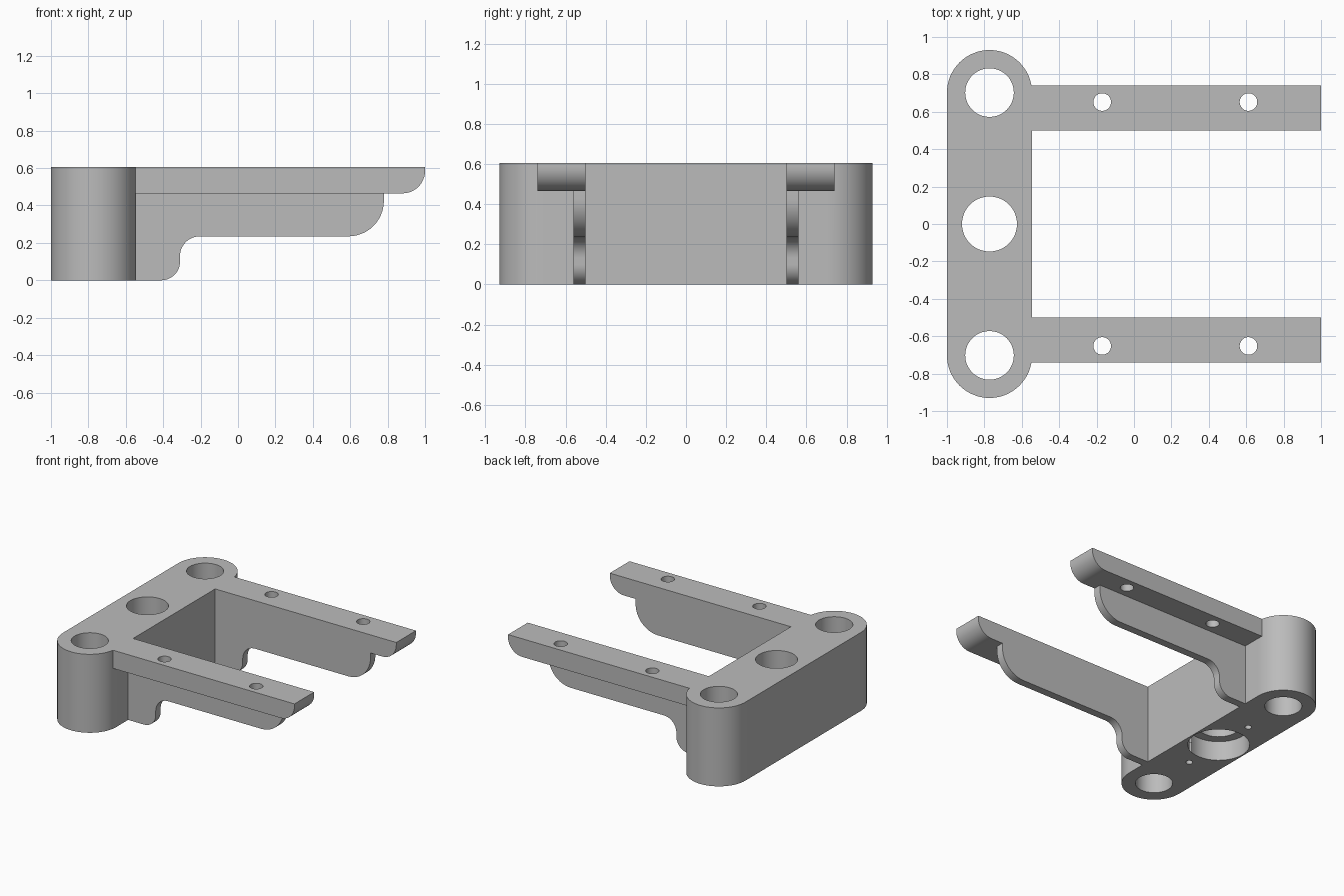
import bpy, bmesh
from math import radians, sin, cos, pi

cube = bpy.data.objects.get("Cube")
if cube:
    bpy.data.objects.remove(cube, do_unlink=True)

HEIGHT = 0.605
BODY_X, BODY_R, END_Y = -0.7725, 0.2275, 0.7025
BODY_FACE = BODY_X + BODY_R
PLATE_Z = 0.465

grey = bpy.data.materials.new("Plain grey")
grey.use_nodes = True
colour = (0.5, 0.5, 0.5, 1)
grey.diffuse_color = colour
grey.node_tree.nodes["Principled BSDF"].inputs["Base Color"].default_value = colour


def arc(cx, cy, r, start, end, steps=12):
    angles = [radians(start + (end - start) * i / steps) for i in range(steps + 1)]
    return [(cx + r * cos(a), cy + r * sin(a)) for a in angles]


def prism(name, outline, low, high, axis="z"):
    """Extrude an outline along z, or an xz outline along y."""
    bm = bmesh.new()
    place = (lambda u, v, w: (u, v, w)) if axis == "z" else (lambda u, v, w: (u, w, v))
    face = bm.faces.new([bm.verts.new(place(u, v, low)) for u, v in outline])
    moved = bmesh.ops.extrude_face_region(bm, geom=[face])["geom"]
    verts = [g for g in moved if isinstance(g, bmesh.types.BMVert)]
    bmesh.ops.translate(bm, verts=verts, vec=place(0, 0, high - low))
    bmesh.ops.recalc_face_normals(bm, faces=bm.faces)
    mesh = bpy.data.meshes.new(name)
    bm.to_mesh(mesh)
    bm.free()
    mesh.materials.append(grey)
    obj = bpy.data.objects.new(name, mesh)
    bpy.context.collection.objects.link(obj)
    return obj


def drill(name, x, y, r, low, high):
    return prism(name, arc(x, y, r, 0, 360, 48)[:-1], low, high)


def combine(target, tool, operation):
    mod = target.modifiers.new(tool.name, "BOOLEAN")
    mod.operation, mod.solver, mod.object = operation, "EXACT", tool
    bpy.ops.object.select_all(action="DESELECT")
    bpy.context.view_layer.objects.active = target
    target.select_set(True)
    bpy.ops.object.modifier_apply(modifier=mod.name)
    bpy.data.objects.remove(tool, do_unlink=True)


# Rounded crossbar block
bracket = prism("bracket", arc(BODY_X, END_Y, BODY_R, 0, 180, 32)
                + arc(BODY_X, -END_Y, BODY_R, 180, 360, 32), 0, HEIGHT)

# Side profiles of the arm flange and the thin web beneath it
root = BODY_FACE - 0.02
flange_side = ([(root, HEIGHT), (root, PLATE_Z)]
               + arc(0.88, PLATE_Z + 0.12, 0.12, -90, 0) + [(1, HEIGHT)])
web_side = ([(root, HEIGHT), (root, 0)]
            + arc(-0.41, 0.1, 0.1, -90, 0)
            + arc(-0.205, 0.13, 0.105, 180, 90)
            + arc(0.59, 0.425, 0.19, -90, 0) + [(0.78, HEIGHT)])

for side in (-1, 1):
    for name, outline, width in (("web", web_side, 0.06), ("flange", flange_side, 0.24)):
        low, high = sorted((side * 0.5, side * (0.5 + width)))
        combine(bracket, prism(name, outline, low, high, "y"), "UNION")

# Holes: post bores, arm screw holes and blind holes underneath
cutters = [drill("centre_bore", BODY_X, 0, 0.147, -0.1, 0.8),
           drill("counterbore", BODY_X, 0, 0.216, -0.1, 0.15)]
for side in (-1, 1):
    cutters.append(drill("post_bore", BODY_X, side * END_Y, 0.13, -0.1, 0.8))
    cutters.append(drill("blind_hole", BODY_X, side * 0.32, 0.024, -0.1, 0.15))
    for x in (-0.17, 0.612):
        cutters.append(drill("screw_hole", x, side * 0.652, 0.047, 0.3, 0.8))
for cutter in cutters:
    combine(bracket, cutter, "DIFFERENCE")

bpy.ops.object.shade_smooth_by_angle(angle=radians(30))
